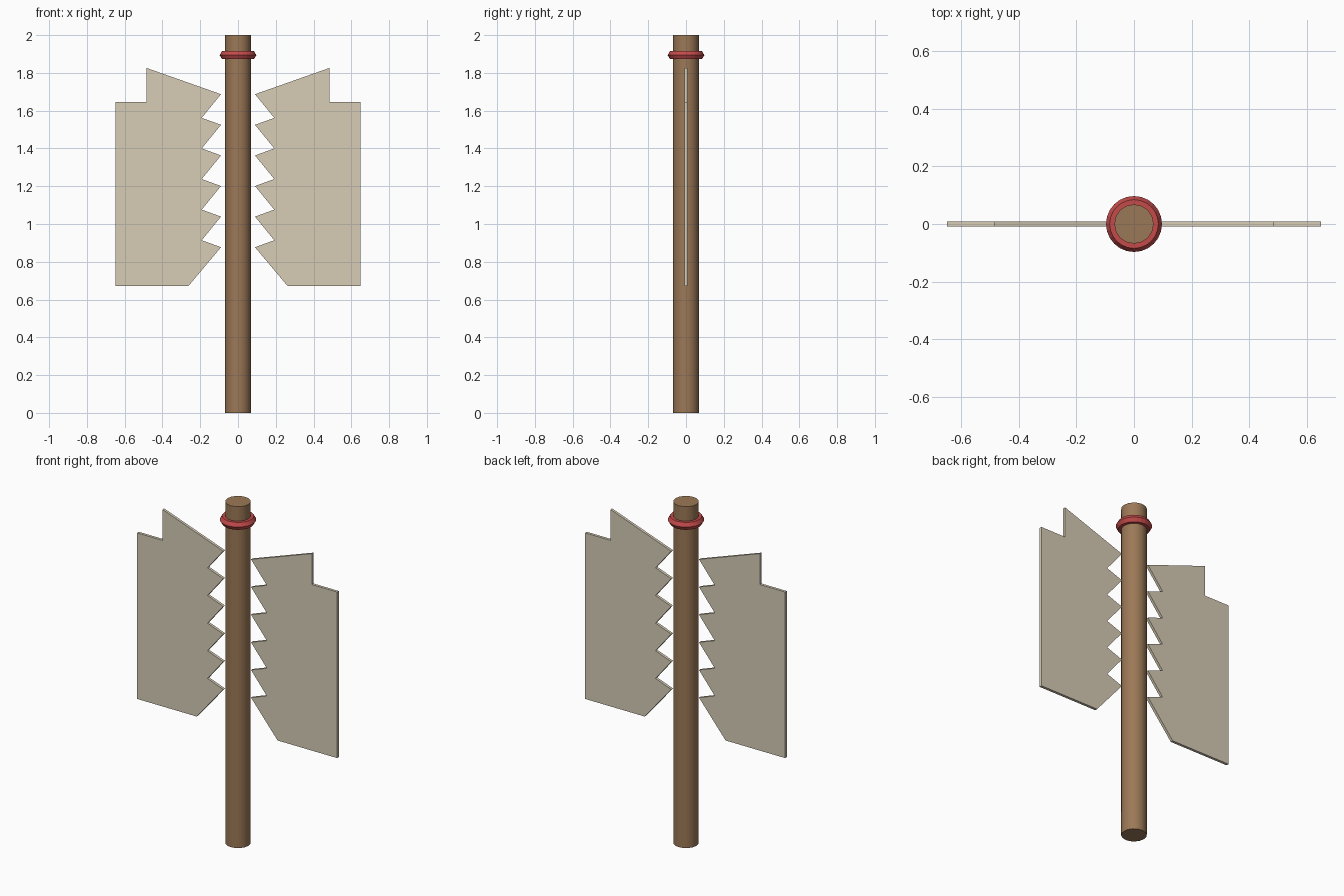
import bpy, bmesh

if "Cube" in bpy.data.objects:
    bpy.data.objects.remove(bpy.data.objects["Cube"])

def material(name, color):
    m = bpy.data.materials.new(name)
    m.diffuse_color = (*color, 1)
    m.use_nodes = True
    m.node_tree.nodes["Principled BSDF"].inputs["Base Color"].default_value = m.diffuse_color
    return m

wood = material("wood", (0.33, 0.19, 0.095))
red = material("red", (0.55, 0.07, 0.07))
bone = material("bone", (0.68, 0.61, 0.47))

# Pole
bpy.ops.mesh.primitive_cylinder_add(vertices=16, radius=0.068, depth=2, location=(0, 0, 1))
pole = bpy.context.object
pole.name = "pole"
pole.data.materials.append(wood)
bpy.ops.object.shade_smooth_by_angle()

# Ring near the top of the pole, six-sided cross-section
bpy.ops.mesh.primitive_torus_add(major_radius=0.072, minor_radius=0.025, major_segments=24,
                                 minor_segments=6, location=(0, 0, 1.894))
ring = bpy.context.object
ring.name = "collar_ring"
ring.data.materials.append(red)

# Toothed panel outline: outer edge, then the teeth facing the pole
outline = [(0.484, 1.826), (0.484, 1.645), (0.648, 1.645), (0.648, 0.672), (0.262, 0.672)]
for i in range(6):
    outline.append((0.09, 0.877 + 0.162 * i))
    if i < 5:
        outline.append((0.192, 0.914 + 0.162 * i))

def panel(name, side, half=0.008):
    bm = bmesh.new()
    face = bm.faces.new([bm.verts.new((side * x, -half, z)) for x, z in outline])
    new = bmesh.ops.extrude_face_region(bm, geom=[face])["geom"]
    bmesh.ops.translate(bm, vec=(0, 2 * half, 0),
                        verts=[v for v in new if isinstance(v, bmesh.types.BMVert)])
    bmesh.ops.recalc_face_normals(bm, faces=bm.faces)
    mesh = bpy.data.meshes.new(name)
    bm.to_mesh(mesh)
    bm.free()
    mesh.materials.append(bone)
    bpy.context.collection.objects.link(bpy.data.objects.new(name, mesh))

# Mirrored pair of panels
panel("right_panel", 1)
panel("left_panel", -1)
